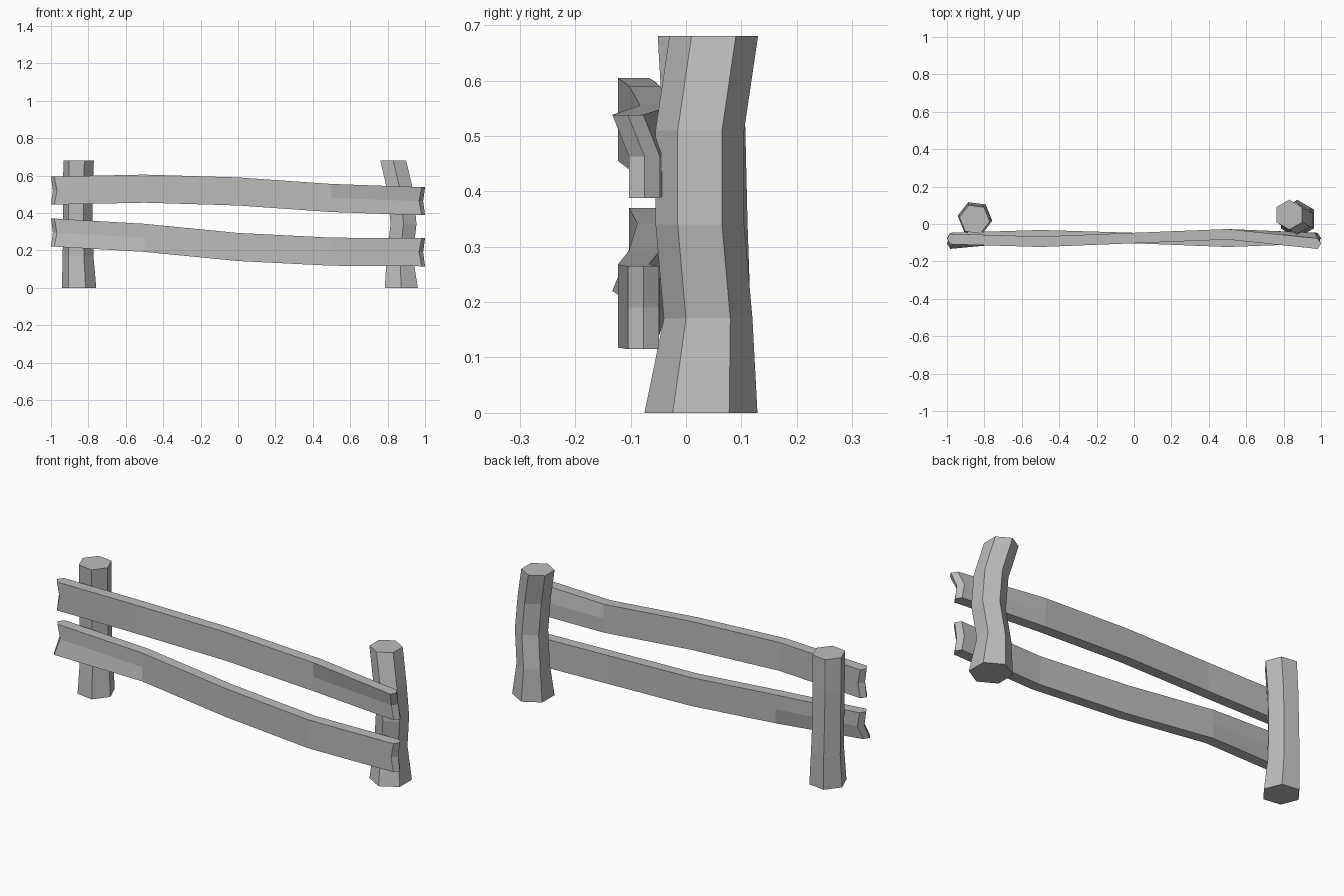
import bpy, bmesh, math

cube = bpy.data.objects.get("Cube")
if cube:
    bpy.data.objects.remove(cube, do_unlink=True)

# Single weathered grey for all timber
grey = bpy.data.materials.new("weathered_grey")
grey.use_nodes = True
colour = (0.5, 0.5, 0.5, 1)
grey.diffuse_color = colour
grey.node_tree.nodes["Principled BSDF"].inputs["Base Color"].default_value = colour


def finish(bm, name):
    bmesh.ops.recalc_face_normals(bm, faces=bm.faces)
    mesh = bpy.data.meshes.new(name)
    bm.to_mesh(mesh)
    bm.free()
    mesh.materials.append(grey)
    bpy.context.collection.objects.link(bpy.data.objects.new(name, mesh))


def bridge(bm, rings):
    """Join successive vertex loops with quads."""
    for a, b in zip(rings, rings[1:]):
        n = len(a)
        for i in range(n):
            j = (i + 1) % n
            bm.faces.new((a[i], a[j], b[j], b[i]))


def post(name, levels, turn):
    """Crooked six-sided post; each level is x, y, radius."""
    bm = bmesh.new()
    rings = []
    for k, (x, y, r) in enumerate(levels):
        angles = [math.radians(turn + 60 * i) for i in range(6)]
        rings.append([bm.verts.new((x + r * math.cos(a), y + r * math.sin(a), 0.17 * k))
                      for a in angles])
    bridge(bm, rings)
    bm.faces.new(rings[0])
    bm.faces.new(rings[-1])
    finish(bm, name)


def rail(name, tops, centres, twist_end, twist_row):
    """Warped plank with five stations; one end corner row is pulled forward."""
    bm = bmesh.new()
    half, height = 0.028, 0.15
    rings, ridges = [], {}
    for k, (top, centre) in enumerate(zip(tops, centres)):
        side = (k > 3) - (k < 1)
        rows = []
        for row in range(3):
            y = centre
            if side == twist_end and row == twist_row:
                y -= 0.03
            x = (k - 2) * 0.5
            if side:
                x = side * (0.968 if row == 1 else 0.982)
            rows.append((x, y, top - row * height / 2))
        front = [bm.verts.new((x, y - half, z)) for x, y, z in rows]
        back = [bm.verts.new((x, y + half, z)) for x, y, z in rows]
        rings.append(front + back[::-1])
        if side:
            # Split, ridged end grain
            ridge = [bm.verts.new((side * (0.99 if i == 1 else 1), y, z))
                     for i, (x, y, z) in enumerate(rows)]
            for edge in (front, back):
                for i in range(2):
                    bm.faces.new((edge[i], edge[i + 1], ridge[i + 1], ridge[i]))
            for i in (0, 2):
                bm.faces.new((front[i], ridge[i], back[i]))
    bridge(bm, rings)
    finish(bm, name)


# Posts
post("left_post", [(0.873, 0.027, 0.102), (0.865, 0.04, 0.08), (0.885, 0.025, 0.08),
                   (0.87, 0.025, 0.08), (0.83, 0.05, 0.08)], 30)
post("right_post", [(-0.85, 0.03, 0.093), (-0.855, 0.04, 0.083), (-0.857, 0.037, 0.08),
                    (-0.857, 0.033, 0.08), (-0.852, 0.025, 0.082)], -8)

# Rails
rail("upper_rail", [0.595, 0.605, 0.59, 0.555, 0.538],
     [-0.08, -0.095, -0.075, -0.055, -0.075], 1, 0)
rail("lower_rail", [0.37, 0.342, 0.293, 0.268, 0.265],
     [-0.075, -0.06, -0.075, -0.095, -0.077], -1, 2)
